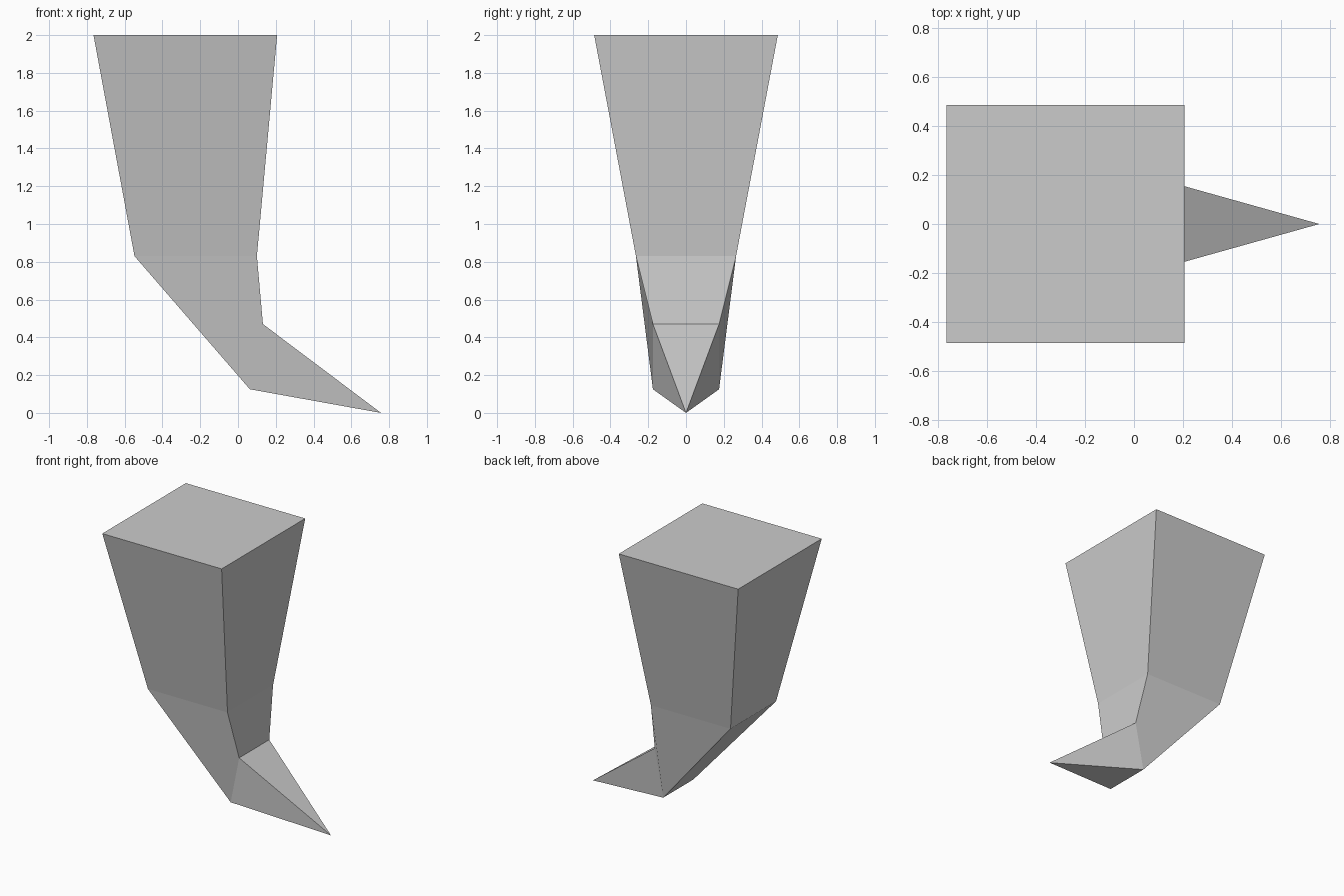
import bpy
import bmesh

cube = bpy.data.objects.get("Cube")
if cube:
    bpy.data.objects.remove(cube, do_unlink=True)

# Single plain grey
grey = bpy.data.materials.new("light_grey")
colour = (0.6, 0.6, 0.6, 1.0)
grey.use_nodes = True
grey.diffuse_color = colour
grey.node_tree.nodes["Principled BSDF"].inputs["Base Color"].default_value = colour

# Square sections down the claw: (outer x, z), (inner x, z), half width
sections = [
    ((-0.765, 2.0), (0.207, 2.0), 0.486),
    ((-0.548, 0.83), (0.10, 0.83), 0.265),
    ((0.063, 0.125), (0.132, 0.47), 0.175),
]
tip_point = (0.757, 0, 0)

bm = bmesh.new()
rings = []
for (ox, oz), (ix, iz), w in sections:
    corners = [(ox, -w, oz), (ix, -w, iz), (ix, w, iz), (ox, w, oz)]
    rings.append([bm.verts.new(c) for c in corners])
tip = bm.verts.new(tip_point)

# Flat top, tapering walls and pointed end
bm.faces.new(rings[0])
for i in range(4):
    j = (i + 1) % 4
    for upper, lower in zip(rings, rings[1:]):
        bm.faces.new((upper[i], lower[i], lower[j], upper[j]))
    bm.faces.new((rings[-1][i], tip, rings[-1][j]))
bmesh.ops.recalc_face_normals(bm, faces=bm.faces)

mesh = bpy.data.meshes.new("claw")
bm.to_mesh(mesh)
bm.free()
mesh.materials.append(grey)
claw = bpy.data.objects.new("claw", mesh)
bpy.context.collection.objects.link(claw)
